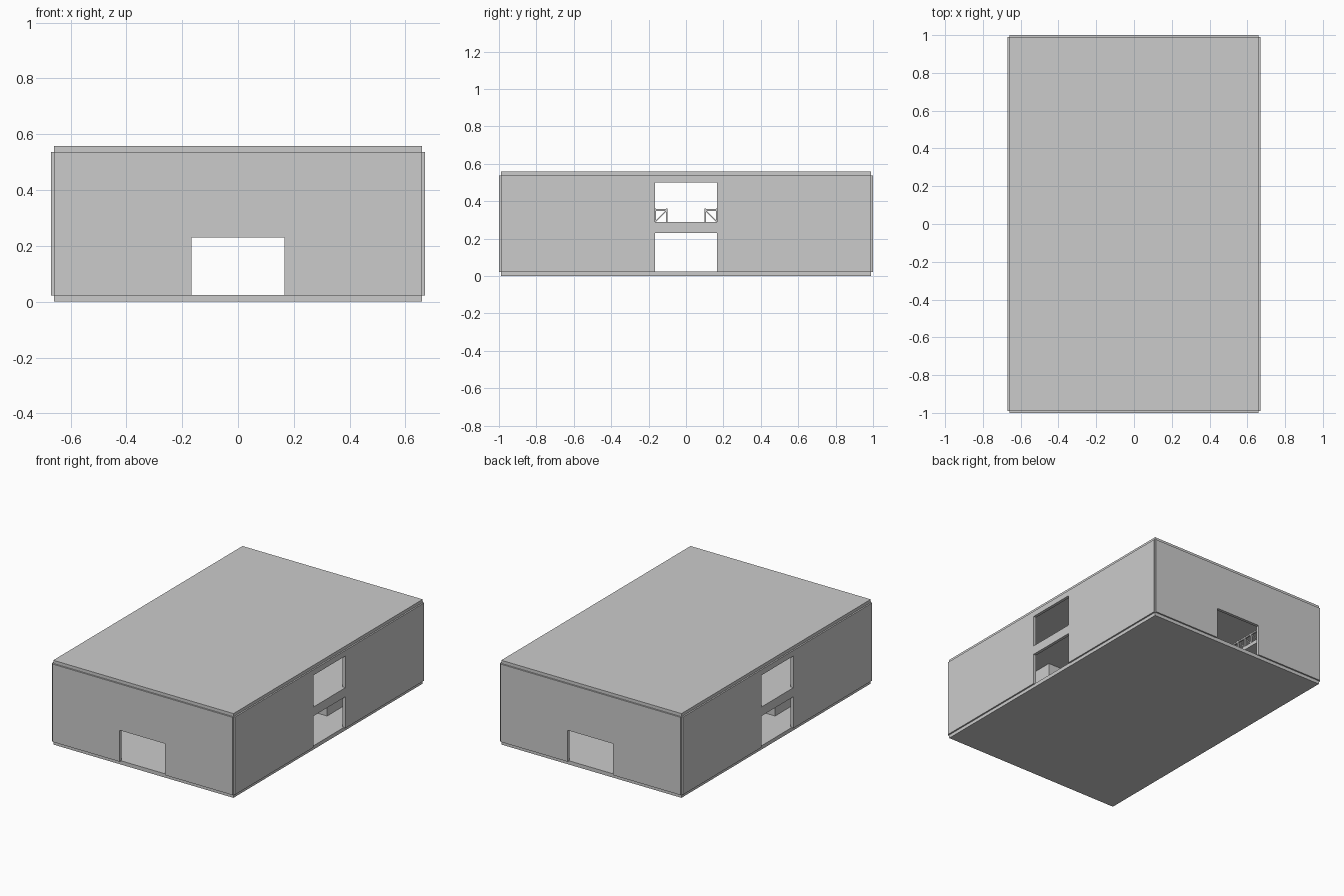
import bpy
from mathutils import Vector

if "Cube" in bpy.data.objects:
    bpy.data.objects.remove(bpy.data.objects["Cube"])


def box(name, lo, hi):
    lo, hi = Vector(lo), Vector(hi)
    bpy.ops.mesh.primitive_cube_add(size=1, location=(lo + hi) / 2)
    ob = bpy.context.object
    ob.name = name
    ob.scale = hi - lo
    bpy.ops.object.transform_apply(location=False, rotation=False, scale=True)
    return ob


def beam(name, a, b, w):
    a, b = Vector(a), Vector(b)
    d = b - a
    bpy.ops.mesh.primitive_cube_add(size=1, location=(a + b) / 2)
    ob = bpy.context.object
    ob.name = name
    ob.scale = (w, w, d.length)
    ob.rotation_mode = 'QUATERNION'
    ob.rotation_quaternion = d.to_track_quat('Z', 'Y')
    return ob


def cut(wall, lo, hi):
    cutter = box("opening_cutter", lo, hi)
    cutter.hide_render = True
    cutter.display_type = 'WIRE'
    m = wall.modifiers.new("opening", 'BOOLEAN')
    m.operation = 'DIFFERENCE'
    m.solver = 'EXACT'
    m.object = cutter
    bpy.context.view_layer.objects.active = wall
    bpy.ops.object.modifier_apply(modifier=m.name)
    bpy.data.objects.remove(cutter)


def railing(name, start, end, panels):
    # Posts, a top rail and one diagonal brace per panel
    a, b = Vector(start), Vector(end)
    up = Vector((0, 0, 0.063))
    beam(name + "_top_rail", a + up, b + up, 0.01)
    for i in range(panels + 1):
        p = a.lerp(b, i / panels)
        beam(name + "_post", p, p + up * 1.12, 0.01)
        if i < panels:
            q = a.lerp(b, (i + 1) / panels)
            beam(name + "_brace", p + up, q, 0.006)


HX, HY, T = 0.66, 0.99, 0.01
DOOR = 0.1667
Z0, Z1 = 0.022, 0.537

# Floor and roof slabs
box("floor", (-HX, -HY, 0), (HX, HY, 0.025))
box("roof", (-HX, -HY, 0.534), (HX, HY, 0.558))

for s in (-1, 1):
    # End walls with a single doorway
    w = box("end_wall", (-HX, s * HY - T, Z0), (HX, s * HY + T, Z1))
    cut(w, (-DOOR, s * HY - 0.1, -0.1), (DOOR, s * HY + 0.1, 0.23))
    # Side walls with a doorway on both storeys
    w = box("side_wall", (s * HX - T, -HY, Z0), (s * HX + T, HY, Z1))
    cut(w, (s * HX - 0.1, -DOOR, -0.1), (s * HX + 0.1, DOOR, 0.23))
    cut(w, (s * HX - 0.1, -DOOR, 0.29), (s * HX + 0.1, DOOR, 0.50))

# Upper floor: a balcony on each side joined by a bridge
EDGE, DECK, BR = 0.333, 0.29, 0.11
for s in (-1, 1):
    x0, x1 = sorted((s * EDGE, s * (HX - T)))
    box("balcony", (x0, -HY + T, 0.265), (x1, HY - T, DECK))
    for t in (-1, 1):
        railing("balcony_railing", (s * (EDGE + 0.006), t * 0.103, DECK),
                (s * (EDGE + 0.006), t * (HY - 0.02), DECK), 14)
        # Supports under the balcony edges
        xa, xb = sorted((s * 0.185, s * 0.485))
        ya, yb = sorted((t * 0.24, t * 0.54))
        box("support_block", (xa, ya, 0.025), (xb, yb, 0.265))
box("bridge", (-EDGE, -BR, 0.265), (EDGE, BR, DECK))
for t in (-1, 1):
    railing("bridge_railing", (-EDGE, t * 0.103, DECK), (EDGE, t * 0.103, DECK), 10)
